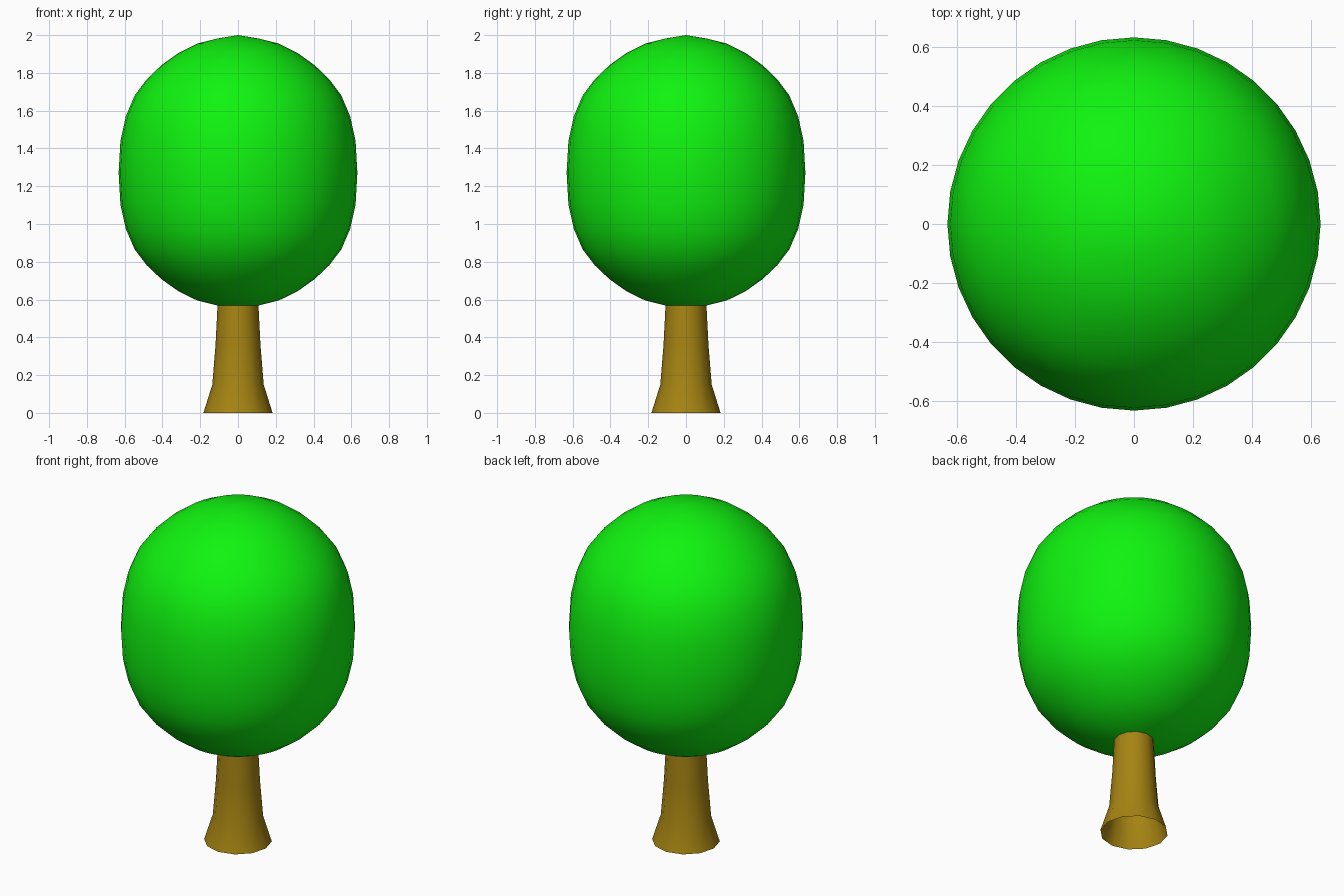
import bpy, bmesh
from math import sin, cos, pi, radians

if "Cube" in bpy.data.objects:
    bpy.data.objects.remove(bpy.data.objects["Cube"])


def lathe(name, profile, sides, color):
    """Revolve (radius, z) points about z; zero radius makes a pole."""
    bm = bmesh.new()
    rings = []
    for r, z in profile:
        n = sides if r > 0 else 1
        rings.append([bm.verts.new((r * cos(2 * pi * i / sides), r * sin(2 * pi * i / sides), z))
                      for i in range(n)])
    for a, b in zip(rings, rings[1:]):
        for i in range(sides):
            j = (i + 1) % sides
            quad = [a[i % len(a)], a[j % len(a)], b[j % len(b)], b[i % len(b)]]
            bm.faces.new(list(dict.fromkeys(quad)))
    for f in bm.faces:
        f.smooth = True
    mesh = bpy.data.meshes.new(name)
    bm.to_mesh(mesh)
    bm.free()
    obj = bpy.data.objects.new(name, mesh)
    bpy.context.collection.objects.link(obj)
    mat = bpy.data.materials.new(name + "_material")
    mat.diffuse_color = (*color, 1)
    mat.use_nodes = True
    mat.node_tree.nodes["Principled BSDF"].inputs["Base Color"].default_value = mat.diffuse_color
    mesh.materials.append(mat)
    return obj


# Foliage: round crown, slightly stretched in height around its middle
heights = [0.73, 0.712, 0.685, 0.635, 0.57, 0.495, 0.41, 0.30, 0.17]
radii = [0.632 * sin(radians(10 * k)) for k in range(9)]
upper = list(zip(radii, heights))
half = [(r, 1.27 - h * 0.985) for r, h in upper]
crown = half + [(0.632, 1.27)] + [(r, 1.27 + h) for r, h in reversed(upper)]
lathe("foliage", crown, 36, (0.005, 0.9, 0.005))

# Trunk: flared foot, gentle taper, open underneath
lathe("trunk", [(0.183, 0), (0.136, 0.15), (0.119, 0.36), (0.108, 0.575)], 12, (0.38, 0.23, 0.006))
